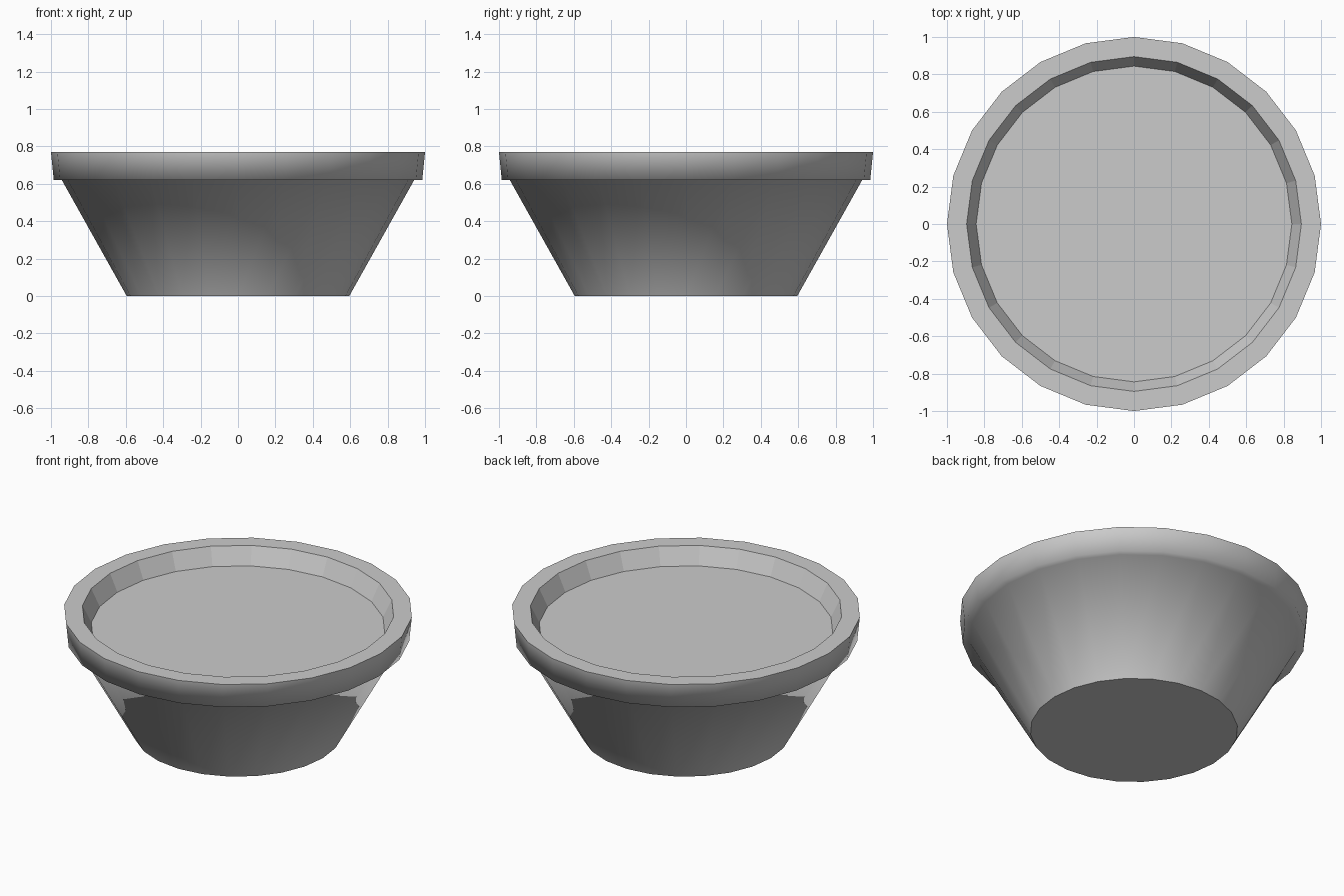
import bpy, bmesh, math

if "Cube" in bpy.data.objects:
    bpy.data.objects.remove(bpy.data.objects["Cube"])

SIDES = 24


def ring(bm, r, z):
    return [bm.verts.new((r * math.cos(2 * math.pi * i / SIDES),
                          r * math.sin(2 * math.pi * i / SIDES), z))
            for i in range(SIDES)]


def make_object(name, bm):
    mesh = bpy.data.meshes.new(name)
    bm.to_mesh(mesh)
    bm.free()
    obj = bpy.data.objects.new(name, mesh)
    bpy.context.collection.objects.link(obj)
    return obj


# Pot: base, sloped wall, stepped rim, and the inside of the rim
profile = [(0.595, 0), (0.942, 0.62), (0.985, 0.62), (1.0, 0.77),
           (0.895, 0.77), (0.843, 0.662)]
bm = bmesh.new()
rings = [ring(bm, r, z) for r, z in profile]
bm.faces.new(rings[0][::-1])
for k in range(len(rings) - 1):
    low, high = rings[k], rings[k + 1]
    for i in range(SIDES):
        j = (i + 1) % SIDES
        face = bm.faces.new((low[i], low[j], high[j], high[i]))
        face.smooth = k < 3  # smooth outside, flat rim top and inside
# Keep the base and lip edges crisp
for k in (0, 3):
    for i in range(SIDES):
        bm.edges.get((rings[k][i], rings[k][(i + 1) % SIDES])).smooth = False
make_object("pot", bm)

# Soil: flat disc just below the lip
bm = bmesh.new()
bm.faces.new(ring(bm, 0.845, 0.664))
make_object("soil", bm)
